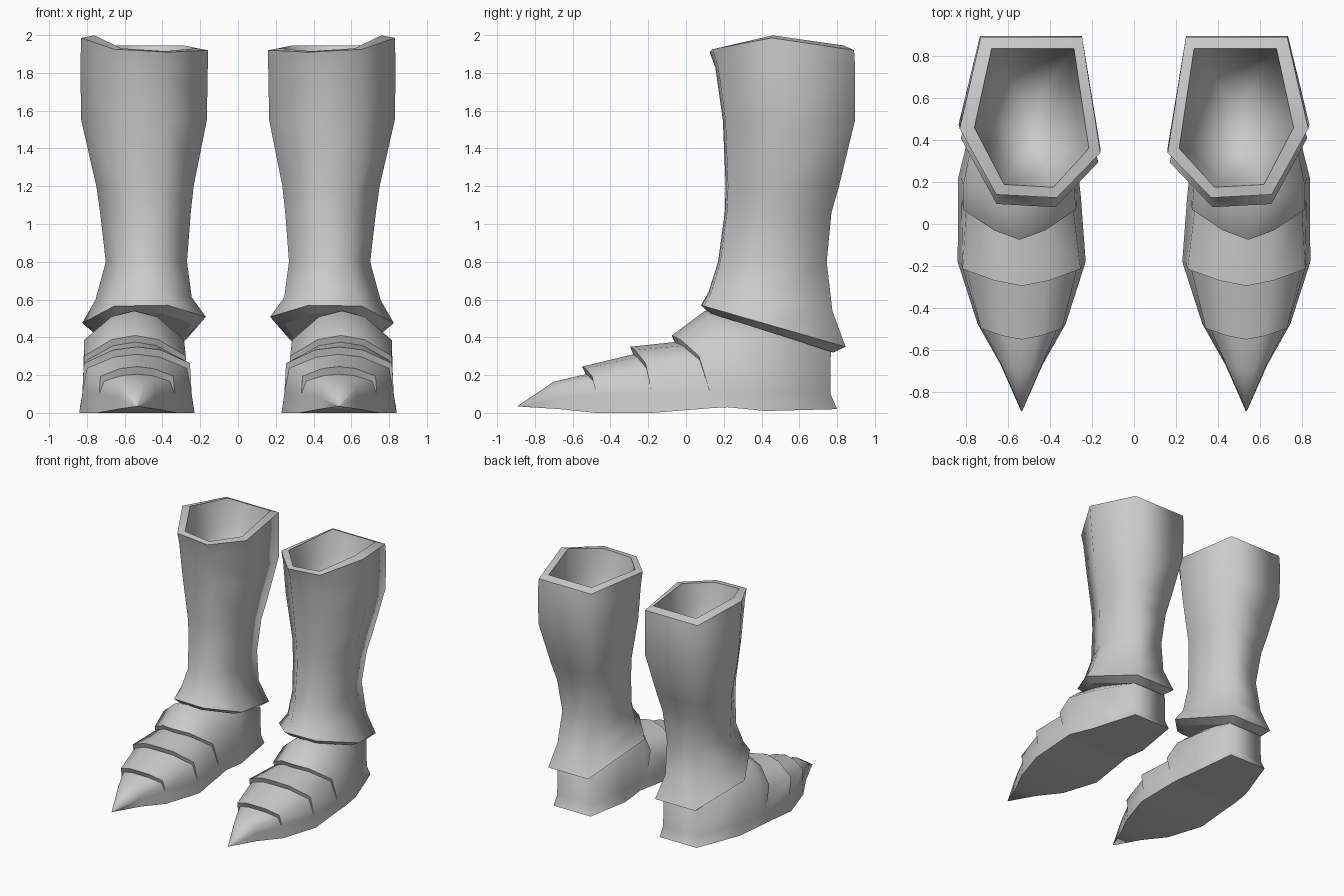
import bpy, bmesh

if "Cube" in bpy.data.objects:
    bpy.data.objects.remove(bpy.data.objects["Cube"], do_unlink=True)

metal = bpy.data.materials.new("grey metal")
metal.use_nodes = True
GREY = (0.6, 0.6, 0.6, 1)
metal.diffuse_color = GREY
metal.node_tree.nodes["Principled BSDF"].inputs["Base Color"].default_value = GREY


def loft(name, rings, sharp_rings, sole=False):
    """Skin equal rings, cap the ends with strips, mirror to the other leg."""
    bm = bmesh.new()
    vs = [[bm.verts.new(p) for p in ring] for ring in rings]
    n = len(vs[0])
    for a, b in zip(vs, vs[1:]):
        for i in range(n):
            j = (i + 1) % n
            bm.faces.new((a[i], a[j], b[j], b[i]))
        if sole:  # crisp sole outline
            for k in (0, -1):
                bm.edges.get((a[k], b[k])).smooth = False
    for r in (vs[0], vs[-1]):
        for i in range(n // 2):
            quad = list(dict.fromkeys((r[i], r[i + 1], r[n - 2 - i], r[n - 1 - i])))
            if len(quad) > 2:
                bm.faces.new(quad)
    if sole:
        bm.edges.get((vs[0][0], vs[0][-1])).smooth = False
    for k in sharp_rings:
        for i in range(1, n - 2) if sole else range(n):
            bm.edges.get((vs[k][i], vs[k][(i + 1) % n])).smooth = False
    for f in bm.faces:
        f.smooth = True
    bmesh.ops.remove_doubles(bm, verts=bm.verts, dist=0.0005)
    bmesh.ops.recalc_face_normals(bm, faces=bm.faces)
    me = bpy.data.meshes.new(name)
    bm.to_mesh(me)
    bm.free()
    me.materials.append(metal)
    ob = bpy.data.objects.new(name, me)
    bpy.context.collection.objects.link(ob)
    mir = ob.modifiers.new("other leg", 'MIRROR')
    mir.use_mirror_merge = False


# Six-sided shaft: back in, back out, outer, front out, front in, inner
HEX = [(.13, 1), (.85, 1), (1, .43), (.74, .02), (.31, 0), (0, .28)]
LIFT = [.01, .01, .075, .015, 0, .01]
PINCH = [.08, -.08, 0, 0, 0, 0]


def hexring(xi, xo, yf, yb, z, tilt=0, lift=0, pinch=0):
    return [(xi + (xo - xi) * (fx + pinch * p), yf + (yb - yf) * fy,
             z + tilt * fy + lift * l)
            for (fx, fy), l, p in zip(HEX, LIFT, PINCH)]


shaft = [
    # hollow inside, bottom to rim
    hexring(.41, .58, .37, .61, 1.44),
    hexring(.31, .67, .27, .73, 1.54),
    hexring(.25, .73, .205, .8, 1.75),
    hexring(.215, .76, .175, .835, 1.915, .02, 1),
    # outside, rim to ankle
    hexring(.16, .83, .125, .89, 1.91, 0, 1),
    hexring(.16, .835, .155, .895, 1.83),
    hexring(.165, .83, .195, .895, 1.55),
    hexring(.235, .75, .21, .81, 1.2),
    hexring(.25, .73, .205, .77, 1.06, pinch=.3),
    hexring(.27, .70, .17, .745, .8, pinch=.6),
    # flared ankle cuff
    hexring(.245, .755, .12, .775, .64, -.1, pinch=1),
    hexring(.17, .825, .08, .845, .57, -.22, pinch=1),
    hexring(.245, .76, .12, .78, .53, -.21, pinch=1),
]
loft("boot_shaft", shaft, [3, 4, 11, 12])

# Foot of overlapping plates: (width, height, setback) share per arch point
SIDE = [(.92, .65, .3), (.42, .93, .78)]


def arch(y_top, y_low, w, zt, zs, skirt=.1, shrink=1, kick=0, cx=.535):
    """Half section: sole edge, skirt line, side, shoulder; then mirrored."""
    half = [(w, y_low + kick, zs), (w * .95, y_low, skirt)]
    for fw, fz, fy in SIDE:
        half.append((w * fw * shrink, y_low + (y_top - y_low) * fy,
                     skirt + (zt - skirt) * fz))
    pts = half + [(0, y_top, zt)] + [(-x, y, z) for x, y, z in reversed(half)]
    return [(cx + x, y, z) for x, y, z in pts]


foot = [
    arch(.77, .765, .17, .44, .02, kick=.035, cx=.487),
    arch(.42, .42, .262, .5, .01, cx=.525),
    arch(.1, .22, .287, .54, .03, cx=.55),
    arch(-.075, .13, .292, .41, .025, cx=.545),
    arch(-.06, .13, .292, .375, .025, shrink=.95, cx=.545),
    arch(-.295, -.18, .305, .35, 0),
    arch(-.28, -.18, .305, .31, 0, shrink=.94),
    arch(-.55, -.475, .21, .245, 0),
    arch(-.53, -.475, .21, .205, 0, shrink=.9),
    arch(-.7, -.67, .1, .165, .02, skirt=.08),
    arch(-.89, -.89, .003, .038, .034, skirt=.036),
]
loft("boot_foot", foot, range(3, 9), sole=True)
